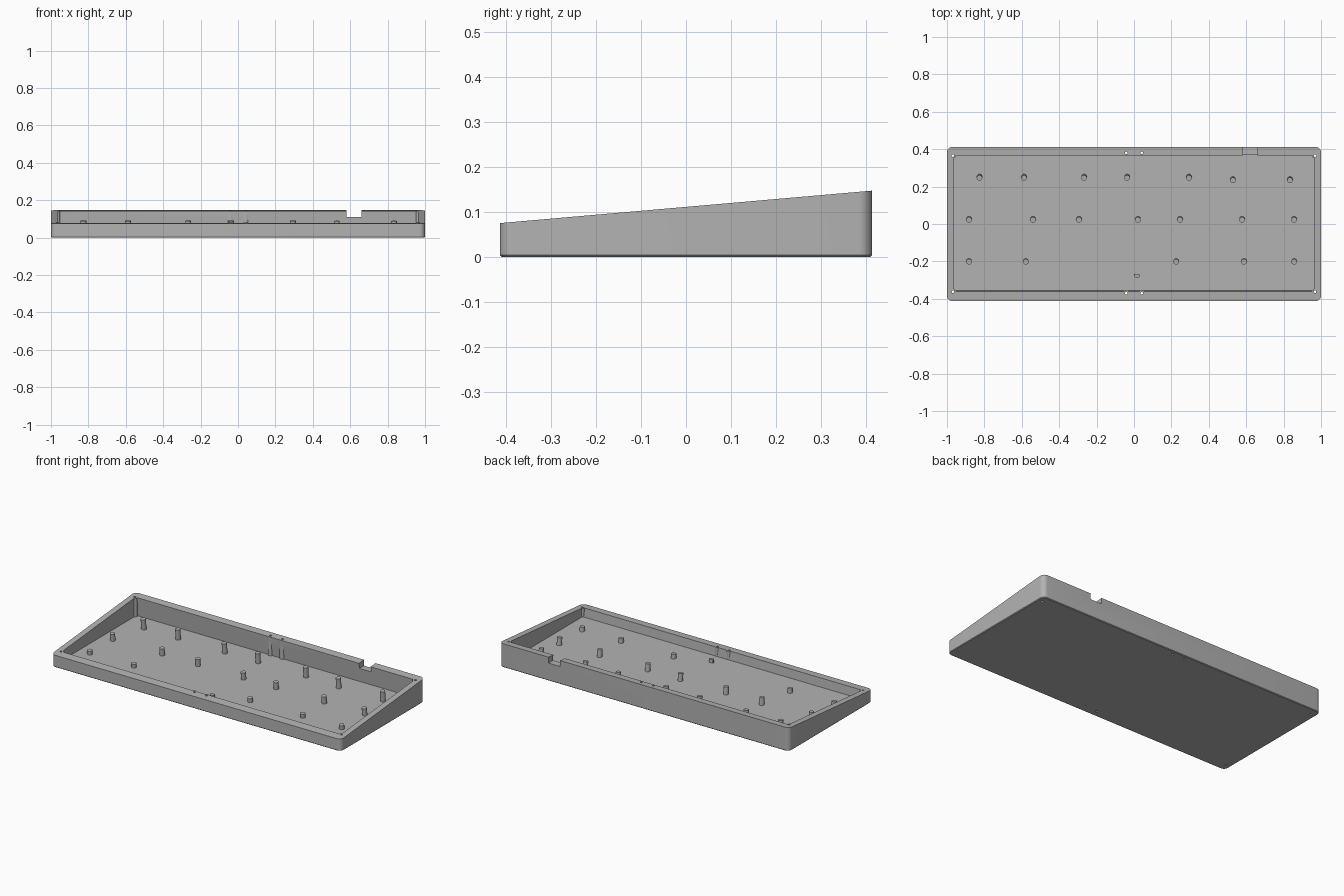
import bpy, bmesh, math
from mathutils import Matrix, Vector

cube = bpy.data.objects.get("Cube")
if cube:
    bpy.data.objects.remove(cube)

HALF_X, HALF_Y = 1.0, 0.413
FRONT_Z, BACK_Z = 0.075, 0.147
FLOOR = 0.025
SLOPE = (BACK_Z - FRONT_Z) / (2 * HALF_Y)

grey = bpy.data.materials.new("case grey")
grey.use_nodes = True
colour = (0.45, 0.45, 0.45, 1)
grey.diffuse_color = colour
grey.node_tree.nodes["Principled BSDF"].inputs["Base Color"].default_value = colour


def rim(y):
    return FRONT_Z + (y + HALF_Y) * SLOPE


def make(name, bm):
    bmesh.ops.recalc_face_normals(bm, faces=bm.faces)
    mesh = bpy.data.meshes.new(name)
    bm.to_mesh(mesh)
    bm.free()
    mesh.materials.append(grey)
    ob = bpy.data.objects.new(name, mesh)
    bpy.context.collection.objects.link(ob)
    return ob


def loft(name, loops):
    bm = bmesh.new()
    rings = [[bm.verts.new(p) for p in loop] for loop in loops]
    for a, b in zip(rings, rings[1:]):
        for i in range(len(a)):
            j = (i + 1) % len(a)
            bm.faces.new((a[i], a[j], b[j], b[i]))
    bm.faces.new(rings[0])
    bm.faces.new(rings[-1])
    return make(name, bm)


def rounded(hx, hy, r, steps=8):
    pts = []
    for k, (sx, sy) in enumerate([(1, 1), (-1, 1), (-1, -1), (1, -1)]):
        for i in range(steps + 1):
            a = (k + i / steps) * math.pi / 2
            pts.append((sx * (hx - r) + r * math.cos(a), sy * (hy - r) + r * math.sin(a)))
    return pts


def cylinder(name, x, y, r, z0, z1, sides=16):
    bm = bmesh.new()
    bmesh.ops.create_cone(bm, cap_ends=True, segments=sides, radius1=r, radius2=r, depth=z1 - z0,
                          matrix=Matrix.Translation((x, y, (z0 + z1) / 2)))
    return make(name, bm)


def cut(target, cutter):
    cutter.hide_render = True
    mod = target.modifiers.new("cut", "BOOLEAN")
    mod.operation, mod.solver, mod.object = "DIFFERENCE", "EXACT", cutter
    bpy.context.view_layer.objects.active = target
    bpy.ops.object.modifier_apply(modifier=mod.name)
    bpy.data.objects.remove(cutter)


# Wedge-shaped case body with a small bottom chamfer
C = 0.004
outer = rounded(HALF_X, HALF_Y, 0.03)
case = loft("case", [
    [(x, y, 0) for x, y in rounded(HALF_X - C, HALF_Y - C, 0.03 - C)],
    [(x, y, C) for x, y in outer],
    [(x, y, rim(y)) for x, y in outer]])

# Cavity, cut square to the sloping rim down to a level floor
inner = [(x, y + 0.0025) for x, y in rounded(0.963, 0.3625, 0.006, 3)]
cavity = loft("cavity_cutter", [
    [(x, y + SLOPE * (rim(y) - FLOOR), FLOOR) for x, y in inner],
    [(x, y - SLOPE * 0.03, rim(y) + 0.03) for x, y in inner]])

# Screw bosses stay standing inside the cavity walls
screws = [(sx * x, y) for sx in (-1, 1)
          for x, y in ((0.968, 0.366), (0.968, -0.362), (0.041, 0.38), (0.041, -0.37))]
for x, y in screws:
    cut(cavity, cylinder("boss_cutter", x, y, 0.016, -0.1, 0.3))
cut(case, cavity)
for x, y in screws:
    cut(case, cylinder("hole_cutter", x, y, 0.007, -0.1, 0.3, 12))

# Cable notch in the back wall
bm = bmesh.new()
bmesh.ops.create_cube(bm, size=1, matrix=Matrix.Translation((0.62, 0.39, 0.16))
                      @ Matrix.Diagonal((0.08, 0.1, 0.1, 1)))
cut(case, make("notch_cutter", bm))

# Mounting posts, leaning square to the rim
rows = [
    (0.246, (-0.826, -0.588, -0.267, -0.037, 0.294)),
    (0.233, (0.529, 0.834)),
    (0.022, (-0.882, -0.54, -0.294, 0.021, 0.246, 0.578, 0.856)),
    (-0.202, (-0.882, -0.578, 0.225, 0.588, 0.856)),
    (-0.275, (0.016,)),
]
lean = Vector((0, -SLOPE, 1))
posts = []
for y, xs in rows:
    for x in xs:
        top = Vector((x, y, rim(y) - 0.042))
        base = top - lean * (top.z - FLOOR + 0.002)
        ring = [(0.015 * math.cos(a), 0.015 * math.sin(a))
                for a in (i * math.tau / 20 for i in range(20))]
        if y < -0.25:  # this post has a flat back
            ring = [(u, min(v, 0.007)) for u, v in ring]
        posts.append(loft("mounting_post", [
            [base + Vector((u, v, 0)) for u, v in ring],
            [top + Vector((u, v, v * SLOPE)) for u, v in ring]]))

# Smooth curved walls, crisp edges
bpy.ops.object.select_all(action="DESELECT")
for ob in [case] + posts:
    ob.select_set(True)
bpy.context.view_layer.objects.active = case
bpy.ops.object.shade_smooth_by_angle(angle=math.radians(30))
